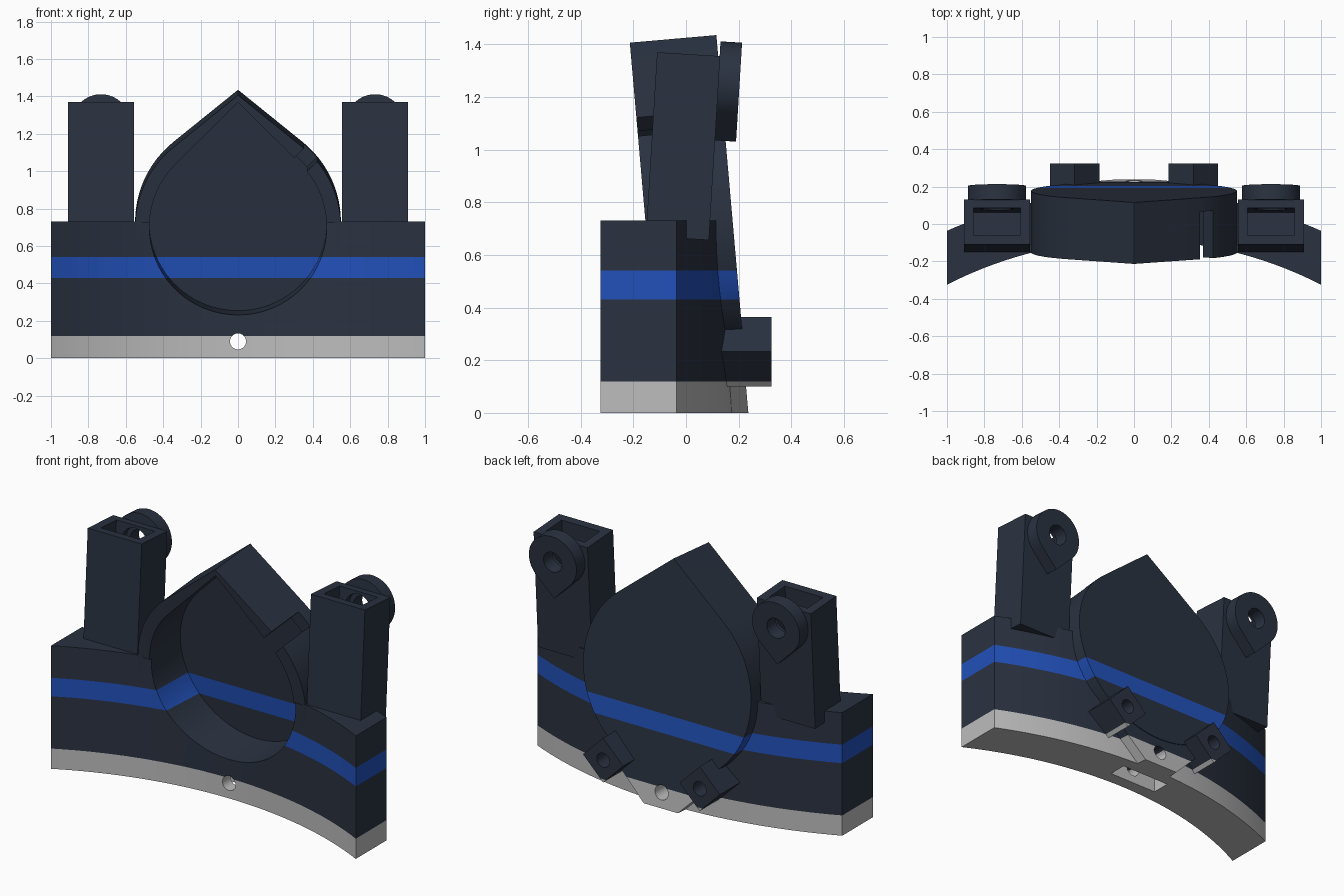
import bpy, bmesh
from math import sin, cos, pi, radians, sqrt
from mathutils import Matrix, Vector

cube = bpy.data.objects.get("Cube")
if cube:
    bpy.data.objects.remove(cube, do_unlink=True)


def material(name, rgb):
    m = bpy.data.materials.new(name)
    m.use_nodes = True
    m.diffuse_color = (*rgb, 1)
    m.node_tree.nodes["Principled BSDF"].inputs["Base Color"].default_value = (*rgb, 1)
    return m


NAVY = material("dark navy", (0.023, 0.032, 0.052))
BLUE = material("stripe blue", (0.016, 0.082, 0.49))
GREY = material("light grey", (0.51, 0.51, 0.515))


def prism(name, pts, lo, hi, axis="y", frame=Matrix()):
    """Extrude a closed outline along y (outline in xz) or z (outline in xy)."""
    bm = bmesh.new()
    place = (lambda p, h: (p[0], h, p[1])) if axis == "y" else (lambda p, h: (p[0], p[1], h))
    ends = [[bm.verts.new(frame @ Vector(place(p, h))) for p in pts] for h in (lo, hi)]
    bm.faces.new(ends[0])
    bm.faces.new(ends[1])
    n = len(pts)
    for i in range(n):
        j = (i + 1) % n
        bm.faces.new((ends[0][i], ends[0][j], ends[1][j], ends[1][i]))
    bmesh.ops.recalc_face_normals(bm, faces=bm.faces)
    me = bpy.data.meshes.new(name)
    bm.to_mesh(me)
    bm.free()
    me.materials.append(NAVY)
    ob = bpy.data.objects.new(name, me)
    bpy.context.collection.objects.link(ob)
    return ob


def rect(x0, x1, y0, y1):
    return [(x0, y0), (x1, y0), (x1, y1), (x0, y1)]


def circle(cx, cy, r, n=32):
    return [(cx + r * cos(2 * pi * i / n), cy + r * sin(2 * pi * i / n)) for i in range(n)]


def teardrop(r, half, cy=0, up=1, n=64):
    """Circle with a point; half sets the turn from the point to each tangent."""
    a0, a1 = pi / 2 - half, -1.5 * pi + half
    pts = [(r * cos(a0 + (a1 - a0) * i / n), cy + up * r * sin(a0 + (a1 - a0) * i / n))
           for i in range(n + 1)]
    return pts + [(0, cy + up * r / cos(half))]


def combine(ob, other, op="DIFFERENCE"):
    mod = ob.modifiers.new("cut", "BOOLEAN")
    mod.operation, mod.object, mod.solver = op, other, "EXACT"
    bpy.context.view_layer.objects.active = ob
    bpy.ops.object.modifier_apply(modifier=mod.name)
    bpy.data.objects.remove(other, do_unlink=True)


def paint_layers(ob):
    """Grey foot, blue stripe, navy elsewhere, split at level heights."""
    ob.data.materials.clear()
    for m in (NAVY, BLUE, GREY):
        ob.data.materials.append(m)
    bm = bmesh.new()
    bm.from_mesh(ob.data)
    for z in (0.12, 0.43, 0.54):
        bmesh.ops.bisect_plane(bm, geom=bm.verts[:] + bm.edges[:] + bm.faces[:],
                               plane_co=(0, 0, z), plane_no=(0, 0, 1))
    for f in bm.faces:
        z = f.calc_center_median().z
        f.material_index = 2 if z < 0.12 else 1 if 0.43 < z < 0.54 else 0
    bm.to_mesh(ob.data)
    bm.free()


def smooth(ob):
    bpy.ops.object.select_all(action="DESELECT")
    ob.select_set(True)
    bpy.context.view_layer.objects.active = ob
    bpy.ops.object.shade_smooth_by_angle(angle=radians(20))


# Curved band
ARC_Y = -2.284


def arc(r, n=40):
    xs = [-1 + 2 * i / n for i in range(n + 1)]
    return [(x, ARC_Y + sqrt(r * r - x * x)) for x in xs]


body = prism("curved_body", arc(2.2) + arc(2.46)[::-1], 0, 0.73, "z")

# Tilted teardrop cup, trimmed to the band's front below its top
cup_frame = Matrix.Translation((0, 0.177, 0.73)) @ Matrix.Rotation(radians(5), 4, "X")
cup = prism("cup", teardrop(0.55, radians(39)), -0.33, 0, frame=cup_frame)
combine(cup, prism("trim", arc(2.206) + [(1, -1), (-1, -1)], -0.2, 0.722, "z"))
combine(body, cup, "UNION")

# Tapered foot behind the band
foot = [(-0.11, -0.735), (0.11, -0.735), (0.36, -0.485), (-0.36, -0.485)]
combine(body, prism("foot", foot, -0.12, -0.004, frame=cup_frame), "UNION")
combine(body, prism("below", rect(-2, 2, -2, 2), -0.5, 0, "z"))

# Cup hollow, side slot, screw hole and nut pocket
combine(body, prism("hollow", teardrop(0.474, pi / 4), -0.7, -0.04, frame=cup_frame))
slot_frame = cup_frame @ Matrix.Rotation(radians(-45), 4, "Y")
combine(body, prism("slot", rect(0.4, 0.7, -0.05, 0.05), -0.6, -0.075, frame=slot_frame))
combine(body, prism("screw_hole", circle(0, 0.09, 0.043), -0.5, 0.5))
combine(body, prism("nut_pocket", rect(-0.16, 0.16, -0.01, 0.1), -0.1, 0.16, "z"))
paint_layers(body)
smooth(body)

for side, label in ((1, "left"), (-1, "right")):
    # Hollow tower with a pointed lug on its back
    frame = (Matrix.Translation((side * 0.7325, 0.01, 1.3625))
             @ Matrix.Rotation(radians(-3.5), 4, "X"))
    tower = prism(label + "_tower", rect(-0.177, 0.177, -0.12, 0.12), -0.7, 0, "z", frame)
    combine(tower, prism("well", rect(-0.125, 0.125, -0.07, 0.075), -0.38, 0.1, "z", frame))
    lug = prism(label + "_lug", teardrop(0.156, pi / 4, -0.1, -1), 0.118, 0.2, frame=frame)
    for part, r in ((tower, 0.085), (lug, 0.06)):
        combine(part, prism("hole", circle(0, -0.1, r), 0.0, 0.4, frame=frame))
        smooth(part)

    # Diamond block with a bore
    h = 0.132
    cx, cz = side * 0.317, 0.233
    block = prism(label + "_block", [(cx + h, cz), (cx, cz + h), (cx - h, cz), (cx, cz - h)],
                  0.13, 0.324)
    combine(block, prism("bore", circle(cx, cz, 0.042), 0.05, 0.5))
    paint_layers(block)
    smooth(block)
